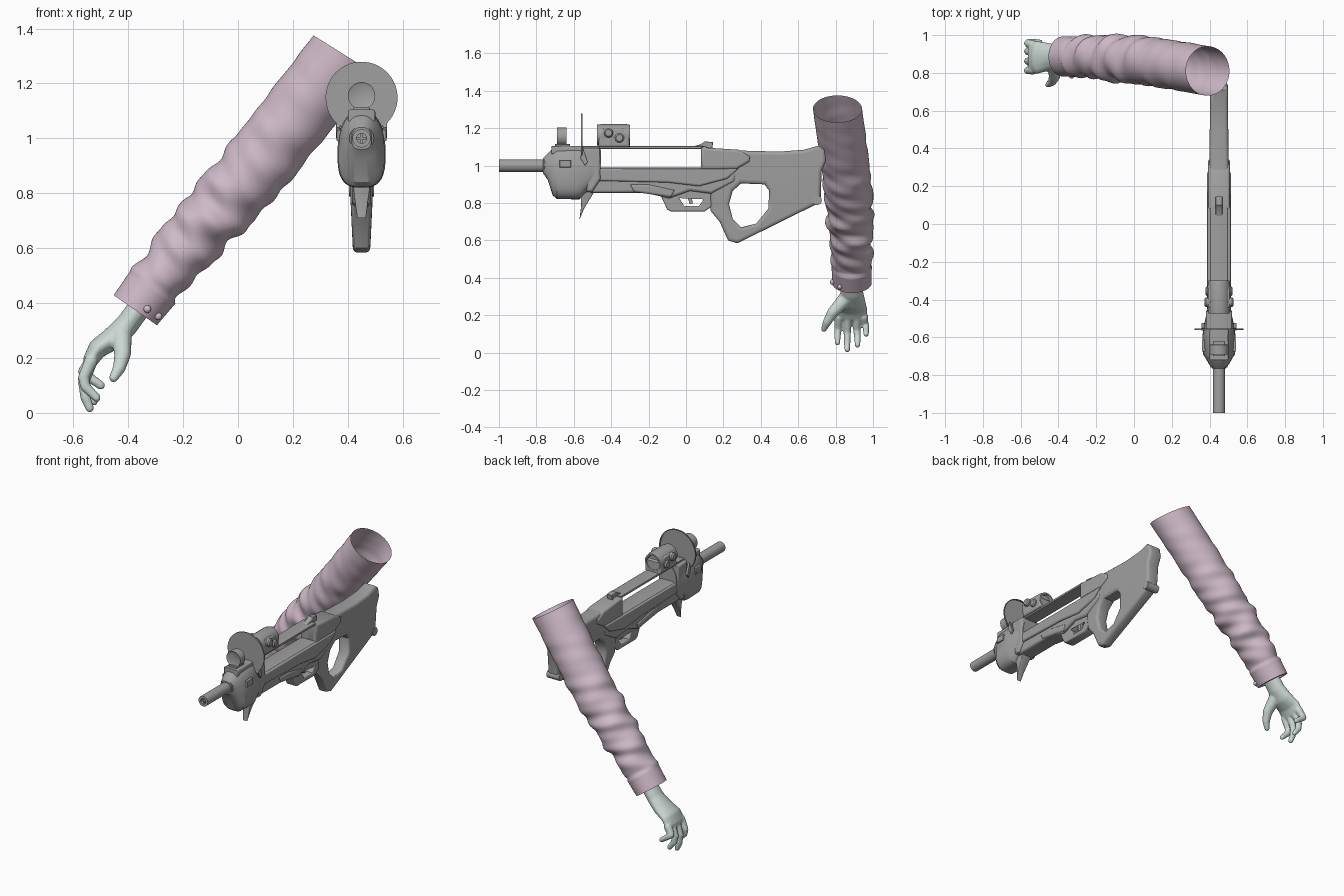
import bpy, bmesh, math
from mathutils import Vector, Matrix

if "Cube" in bpy.data.objects:
    bpy.data.objects.remove(bpy.data.objects["Cube"])

GX = 0.45  # x of the gun's centre plane


def material(name, rgb):
    m = bpy.data.materials.new(name)
    m.diffuse_color = (*rgb, 1)
    m.use_nodes = True
    m.node_tree.nodes["Principled BSDF"].inputs["Base Color"].default_value = m.diffuse_color
    return m


GUN = material("gun_grey", (0.35, 0.35, 0.35))
CLOTH = material("sleeve_mauve", (0.62, 0.49, 0.58))
SKIN = material("pale_skin", (0.60, 0.69, 0.65))


def add(name, me, mat, angle=40):
    me.materials.clear()
    me.materials.append(mat)
    for p in me.polygons:
        p.use_smooth = True
        p.material_index = 0
    me.set_sharp_from_angle(angle=math.radians(angle))
    ob = bpy.data.objects.new(name, me)
    bpy.context.collection.objects.link(ob)
    return ob


def finish(name, bm, mat, angle=40):
    bmesh.ops.recalc_face_normals(bm, faces=bm.faces)
    me = bpy.data.meshes.new(name)
    bm.to_mesh(me)
    bm.free()
    return add(name, me, mat, angle)


def profile(name, outline, hw, bevel=0.012, holes=(), x=GX, taper=None):
    """Side outline (y, z) thickened along x, with rounded edges and holes."""
    cu = bpy.data.curves.new(name + "_curve", 'CURVE')
    cu.dimensions, cu.fill_mode = '2D', 'BOTH'
    cu.extrude, cu.bevel_depth, cu.offset, cu.bevel_resolution = hw - bevel, bevel, -bevel, 2
    for pts in (outline, *holes):
        s = cu.splines.new('POLY')
        s.points.add(len(pts) - 1)
        for p, (y, z) in zip(s.points, pts):
            p.co = (y, z, 0, 1)
        s.use_cyclic_u = True
    tmp = bpy.data.objects.new(name + "_tmp", cu)
    bpy.context.collection.objects.link(tmp)
    dg = bpy.context.evaluated_depsgraph_get()
    me = bpy.data.meshes.new_from_object(tmp.evaluated_get(dg))
    bpy.data.objects.remove(tmp)
    for v in me.vertices:
        y, z, w = v.co
        v.co = (x + w * (taper(y, z) if taper else 1), y, z)
    me.name = name
    return add(name, me, GUN, 35)


def loft(name, rings, mat, caps=True, angle=40):
    bm = bmesh.new()
    rows = [[bm.verts.new(p) for p in r] for r in rings]
    n = len(rows[0])
    for a, b in zip(rows, rows[1:]):
        for i in range(n):
            bm.faces.new((a[i], a[(i + 1) % n], b[(i + 1) % n], b[i]))
    if caps:
        bm.faces.new(rows[0])
        bm.faces.new(rows[-1])
    return finish(name, bm, mat, angle)


def lathe(name, pts, z, y=0.0, x=GX, axis='Y', n=28, mat=GUN):
    """Revolve (distance, radius) pairs round an axis along y or x."""
    rings = []
    for d, r in pts:
        ring = []
        for i in range(n):
            a = math.tau * i / n
            c, s = max(r, 1e-4) * math.cos(a), max(r, 1e-4) * math.sin(a)
            ring.append((x + c, y + d, z + s) if axis == 'Y' else (x + d, y + c, z + s))
        rings.append(ring)
    return loft(name, rings, mat)


def box(y0, y1, z0, z1):
    return [(y0, z0), (y1, z0), (y1, z1), (y0, z1)]


# --- gun: stock with thumb hole, receiver, trigger group ---
profile("stock", [(.08, 1.09), (.31, 1.08), (.5, 1.075), (.63, 1.085), (.71, 1.107), (.74, 1.085),
                  (.75, 1.03), (.725, .97), (.72, .82), (.69, .79), (.275, .585), (.225, .6), (.18, .7),
                  (.13, .76), (.13, .875), (.08, .99)], .05, .018,
        [[(.25, .865), (.295, .905), (.42, .9), (.445, .865), (.44, .77), (.375, .69), (.295, .67),
          (.25, .715), (.23, .795)]],
        taper=lambda y, z: min(1, .62 + max(0, z - .58) * .95) * (1 - .2 * max(0, y - .4)))
profile("cheek_piece", [(.08, 1.098), (.28, 1.085), (.345, 1.05), (.34, 1.02), (.27, .98), (.08, .98)], .058, .015)
profile("receiver", [(-.51, .99), (.275, .99), (.26, .915), (.135, .85), (.02, .865), (-.09, .825),
                     (-.22, .855), (-.51, .855)], .052, .014)
profile("receiver_side_panel", [(-.5, .985), (.28, .985), (.22, .93), (.07, .89), (-.1, .91), (-.5, .92)], .064, .01)
profile("lower_grip_bulge", [(-.3, .9), (-.2, .9), (-.06, .87), (-.08, .83), (-.14, .84), (-.28, .86)], .058, .012)
profile("trigger_guard", [(-.14, .85), (-.1, .765), (-.08, .755), (.1, .755), (.15, .79), (.15, .875)], .034, .008,
        [[(-.035, .825), (.01, .862), (.07, .862), (.095, .82), (.07, .785), (-.01, .785)]])
profile("trigger", [(.015, .875), (.045, .875), (.032, .825), (.036, .795), (.02, .795), (.008, .83)], .01, .003)
profile("top_rail", box(-.71, .09, 1.09, 1.104), .045, .003)
profile("rear_sight", [(.03, 1.1), (.1, 1.1), (.14, 1.09), (.145, 1.125), (.1, 1.13), (.08, 1.115)], .018, .004)
lathe("stock_bolt", [(-.045, 0), (-.045, .026), (.045, .026), (.045, 0)], .815, y=.7, axis='X', n=16)

# --- gun: front housing, barrel, spike ---
sections = [(-.765, 1, .035, .04), (-.74, .995, .055, .07), (-.712, .965, .07, .125), (-.69, .96, .084, .138),
            (-.6, .96, .088, .14), (-.57, .96, .085, .14), (-.53, .975, .078, .118), (-.5, .99, .072, .1),
            (-.455, .995, .062, .09)]
rings = []
for y, zc, hx, hz in sections:
    ring = []
    for i in range(36):
        a = math.tau * i / 36
        c, s = math.cos(a), math.sin(a)
        narrow = 1 - .25 * max(0, s)
        ring.append((GX + math.copysign(abs(c) ** .7, c) * hx * narrow, y,
                     zc + math.copysign(abs(s) ** .6, s) * hz))
    rings.append(ring)
loft("front_housing", rings, GUN, angle=30)
profile("housing_rear_block", [(-.56, 1.095), (-.46, 1.095), (-.455, .93), (-.5, .86), (-.53, .86)], .07, .014)
profile("housing_window", box(-.675, -.615, .99, 1.03), .091, .004)
profile("housing_top", box(-.72, -.55, 1.06, 1.105), .05, .01)
lathe("barrel", [(-.8, .018), (-1, .018), (-1, .033), (-.76, .033), (-.76, .045), (-.7, .045)], 1.0)
for k in (0, 1):  # cross-shaped core in the muzzle
    h = (.004, .018)[k]
    profile("muzzle_cross_%d" % k, box(-.99, -.9, 1 - .018 + h - .004 * (1 - k) - (.014 if not k else 0) + (.014 if not k else 0),
                                       1 + .018) if k == 0 else box(-.99, -.9, .996, 1.004), h, .001)
profile("front_spike", [(-.565, .86), (-.49, .86), (-.515, .82), (-.545, .77), (-.57, .71), (-.56, .79)], .036, .005,
        taper=lambda y, z: .45 + (z - .71) * 3.6)

# --- gun: sights ---
lathe("front_sight_hood", [(-.025, .04), (-.03, .05), (.02, .05), (.022, .04), (-.025, .04)], 1.155, y=-.66)
profile("front_sight_base", box(-.7, -.62, 1.08, 1.115), .03, .006)
lathe("wire_hoop", [(-.004, .126), (-.004, .131), (.004, .131), (.004, .126), (-.004, .126)], 1.148, y=-.558, n=56)
for s in (-1, 1):
    profile("hoop_bracket", [(-.565, 1.04), (-.54, 1.0), (-.525, 1.02), (-.55, 1.09)], .008, .002, x=GX + s * .085)
lathe("scope_tube", [(-.075, 0), (-.075, .042), (-.09, .046), (-.09, .056), (-.06, .06), (.06, .06), (.085, .055),
                     (.085, .045), (.07, .041), (.07, 0)], 1.163, y=-.385)
profile("scope_mount", [(-.47, 1.1), (-.3, 1.1), (-.305, 1.17), (-.34, 1.2), (-.44, 1.2), (-.465, 1.16)], .058, .012)
for y, z, out in ((-.414, 1.175, .078), (-.356, 1.148, .072)):
    lathe("scope_knob", [(-out, 0), (-out, .018), (-out + .008, .025), (out - .008, .025), (out, .018), (out, 0)],
          z, y=y, axis='X', n=18)

# --- sleeve: open wrinkled tube with a cuff (t, x, y, z, radius across, radius in y, tilt x, tilt z) ---
keys = [(0, .39, .81, 1.303, .136, .131, .846, -.53), (.22, .22, .84, 1.09, .13, .13, .78, -.627),
        (.45, .05, .866, .875, .127, .129, .78, -.627), (.68, -.13, .88, .675, .114, .12, .78, -.627),
        (.83, -.243, .885, .545, .103, .109, .79, -.61), (.92, -.32, .886, .445, .095, .101, .81, -.58),
        (1, -.374, .887, .374, .09, .1, .82, -.57)]


def key_at(t):
    for a, b in zip(keys, keys[1:]):
        if t <= b[0]:
            f = (t - a[0]) / (b[0] - a[0])
            return [p + (q - p) * f for p, q in zip(a, b)]
    return list(keys[-1])


rings, N, M = [], 64, 110
for j in range(M + 3):
    t = min(j / M, 1)
    _, cx, cy, cz, ru, rv, ux, uz = key_at(t)
    shrink = (1, .93, .7)[max(0, j - M)]
    amp = 0 if t > .9 else .002 + .008 * min(1, max(0, (t - .25) / .35))
    amp *= min(1, t * 8)
    ring = []
    for i in range(N):
        a = math.tau * i / N
        w = amp * (.6 * math.sin(52 * t + 2 * math.sin(a + 1)) + .5 * math.sin(34 * t + 2 * a + 1)
                   + .35 * math.sin(83 * t - 3 * a))
        w += .006 if t > .9 else 0
        c, s = (ru + w) * shrink * math.cos(a), (rv + w) * shrink * math.sin(a)
        ring.append((cx + ux * c, cy + s, cz + uz * c))
    rings.append(ring)
loft("sleeve", rings, CLOTH, caps=False, angle=60)


def balls(bm, path, steps=14):
    """Chain of ellipsoids along a path of (x, y, z, radius, y-radius)."""
    for a, b in zip(path, path[1:]):
        for k in range(steps + 1):
            x, y, z, r, ry = [p + (q - p) * k / steps for p, q in zip(a, b)]
            bmesh.ops.create_uvsphere(bm, u_segments=14, v_segments=9, radius=1,
                                      matrix=Matrix.Translation((x, y, z)) @ Matrix.Diagonal((r, ry, r, 1)))


# --- cuff buttons ---
for p in ((-.33, .782, .378), (-.29, .822, .352)):
    bm = bmesh.new()
    balls(bm, [(*p, .014, .012), (*p, .014, .012)], 1)
    finish("cuff_button", bm, CLOTH)

# --- hand: wrist, palm, four curled fingers and thumb fused together ---
bm = bmesh.new()
balls(bm, [(-.34, .887, .41, .043, .06), (-.405, .887, .32, .043, .062), (-.455, .885, .272, .043, .075),
           (-.51, .882, .235, .036, .088), (-.535, .882, .195, .029, .088)], 8)
for y, ty, tx, tz in ((.815, .81, -.515, .055), (.863, .862, -.54, .017), (.91, .917, -.525, .042), (.95, .963, -.5, .1)):
    mid = .55 * .19 + .45 * tz
    balls(bm, [(-.535, y, .19, .025, .024), (-.562, (y + ty) / 2, mid, .021, .02),
               (-.556, ty, tz + .04, .019, .018), (tx, ty, tz, .016, .015)], 10)
balls(bm, [(-.425, .85, .285, .04, .04), (-.42, .785, .215, .031, .03), (-.432, .755, .165, .024, .023),
           (-.453, .738, .128, .017, .016)], 10)
hand = finish("hand", bm, SKIN, 180)
rm = hand.modifiers.new("fuse", 'REMESH')
rm.mode, rm.voxel_size, rm.use_smooth_shade = 'VOXEL', .006, True
sm = hand.modifiers.new("soften", 'SMOOTH')
sm.factor, sm.iterations = .5, 4
